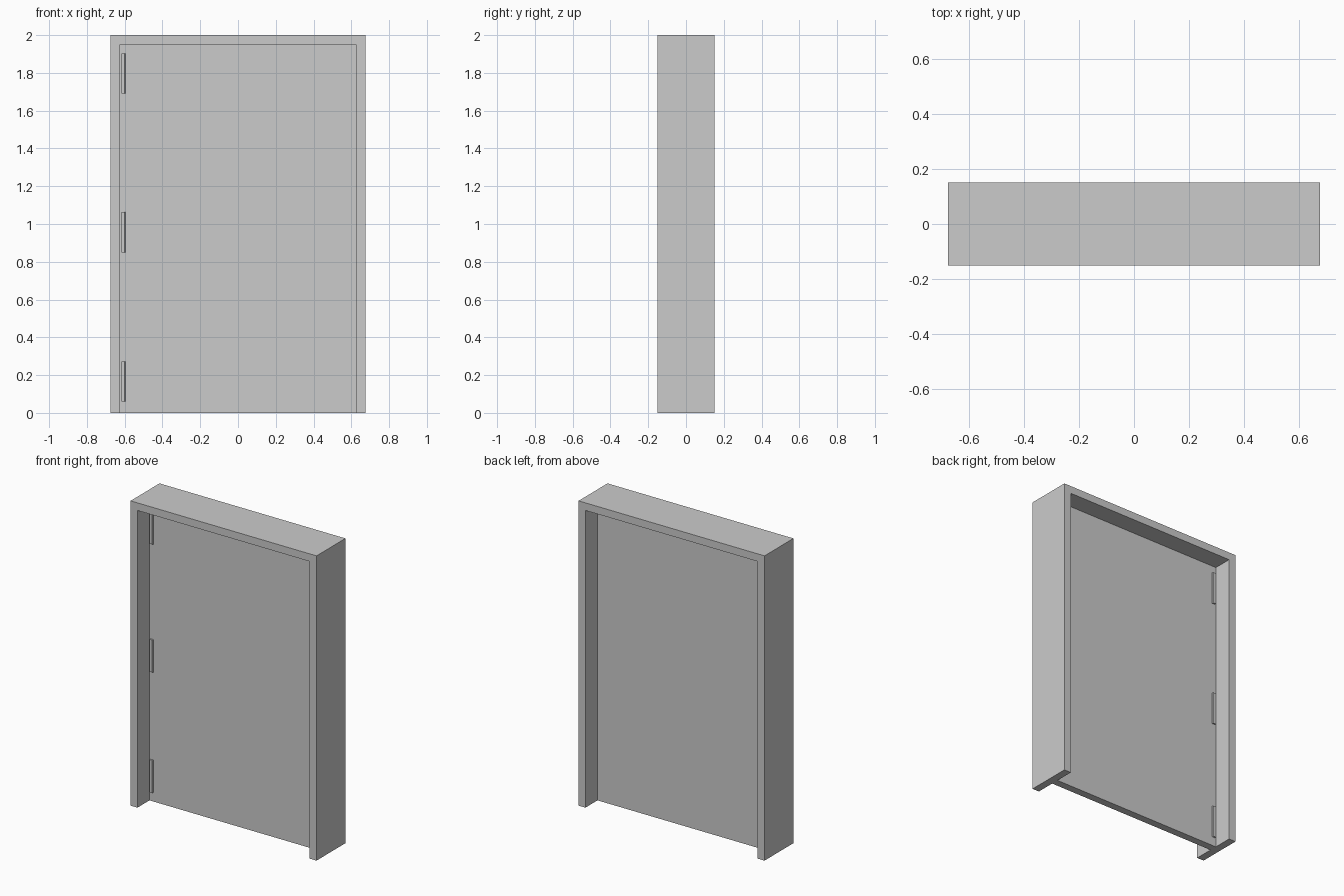
import bpy, bmesh

if "Cube" in bpy.data.objects:
    bpy.data.objects.remove(bpy.data.objects["Cube"])


def obj_from(name, bm):
    bmesh.ops.recalc_face_normals(bm, faces=bm.faces)
    me = bpy.data.meshes.new(name)
    bm.to_mesh(me)
    bm.free()
    ob = bpy.data.objects.new(name, me)
    bpy.context.collection.objects.link(ob)
    return ob


def extrude_profile(name, pts, axis, start, length):
    """Extrude a closed profile along y (points are x, z) or z (points are x, y)."""
    bm = bmesh.new()
    vec = (0, length, 0) if axis == 'y' else (0, 0, length)
    vs = [bm.verts.new((a, start, b) if axis == 'y' else (a, b, start)) for a, b in pts]
    face = bm.faces.new(vs)
    ext = bmesh.ops.extrude_face_region(bm, geom=[face], use_keep_orig=True)
    bmesh.ops.translate(bm, vec=vec, verts=[g for g in ext['geom'] if isinstance(g, bmesh.types.BMVert)])
    return obj_from(name, bm)


W, H, D, T = 0.675, 2.0, 0.15, 0.05   # half width, height, half depth, frame thickness

# Door frame: an upside-down U
extrude_profile("door_frame", [(-W, 0), (-W, H), (W, H), (W, 0), (W - T, 0),
                               (W - T, H - T), (T - W, H - T), (T - W, 0)], 'y', -D, 2 * D)

# Door leaf, centred in the frame
w, t = W - T, 0.025
extrude_profile("door_leaf", [(-w, 0), (-w, H - T), (w, H - T), (w, 0)], 'y', -t, 2 * t)

# Three hinges, standing proud of both door faces, with chamfered corners
x0, x1, h, c = -0.617, -0.595, 0.035, 0.005
section = [(x0, -h), (x1 - c, -h), (x1, -h + c), (x1, h - c), (x1 - c, h), (x0, h)]
for i, z in enumerate((0.06, 0.85, 1.69)):
    extrude_profile(f"hinge_{i + 1}", section, 'z', z, 0.213)
